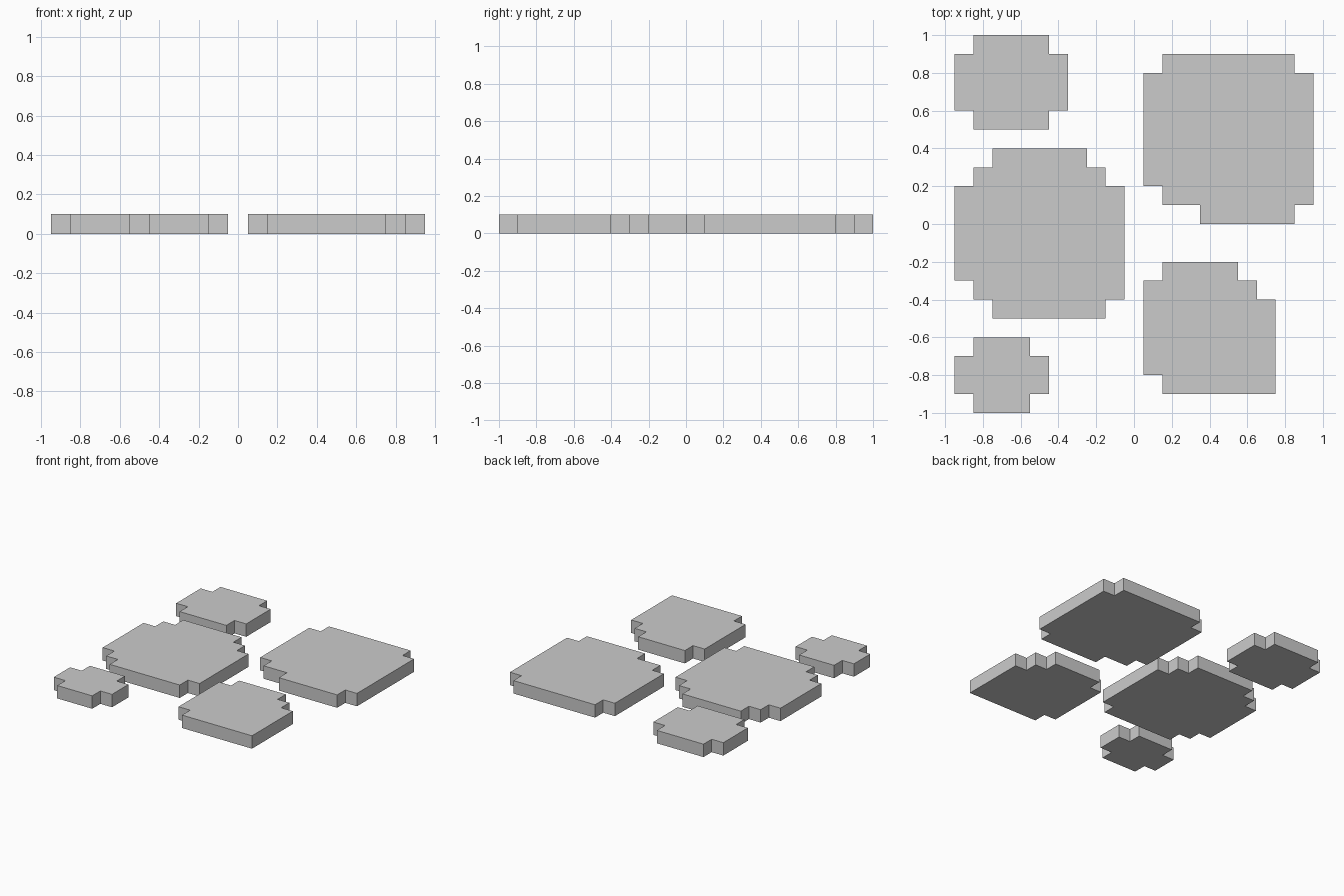
import bpy
import bmesh

if "Cube" in bpy.data.objects:
    bpy.data.objects.remove(bpy.data.objects["Cube"])

THICKNESS = 0.1


def outline(bottom, bands):
    """Stepped outline from stacked bands of (top y, left x, right x)."""
    right, left = [], []
    y0 = bottom
    for y1, x0, x1 in bands:
        for side, x in ((right, x1), (left, x0)):
            for p in ((x, y0), (x, y1)):
                # a repeated point is a straight run: drop it
                if side and side[-1] == p:
                    side.pop()
                else:
                    side.append(p)
        y0 = y1
    return right + left[::-1]


def slab(name, bottom, bands):
    bm = bmesh.new()
    base = bm.faces.new([bm.verts.new((x, y, 0)) for x, y in outline(bottom, bands)])
    top = bmesh.ops.extrude_face_region(bm, geom=[base], use_keep_orig=True)["geom"]
    verts = [g for g in top if isinstance(g, bmesh.types.BMVert)]
    bmesh.ops.translate(bm, verts=verts, vec=(0, 0, THICKNESS))
    bmesh.ops.recalc_face_normals(bm, faces=bm.faces[:])
    mesh = bpy.data.meshes.new(name)
    bm.to_mesh(mesh)
    bm.free()
    bpy.context.collection.objects.link(bpy.data.objects.new(name, mesh))


# Left column, back to front
slab("pad_back_left", 0.5, [(0.6, -0.85, -0.45), (0.9, -0.95, -0.35), (1.0, -0.85, -0.45)])
slab("pad_middle_left", -0.5, [(-0.4, -0.75, -0.15), (-0.3, -0.85, -0.05), (0.2, -0.95, -0.05),
                               (0.3, -0.85, -0.15), (0.4, -0.75, -0.25)])
slab("pad_front_left", -1.0, [(-0.9, -0.85, -0.55), (-0.7, -0.95, -0.45), (-0.6, -0.85, -0.55)])

# Right column, back to front
slab("pad_back_right", 0.0, [(0.1, 0.35, 0.85), (0.2, 0.15, 0.95), (0.8, 0.05, 0.95),
                             (0.9, 0.15, 0.85)])
slab("pad_front_right", -0.9, [(-0.8, 0.15, 0.75), (-0.4, 0.05, 0.75), (-0.3, 0.05, 0.65),
                               (-0.2, 0.15, 0.55)])
